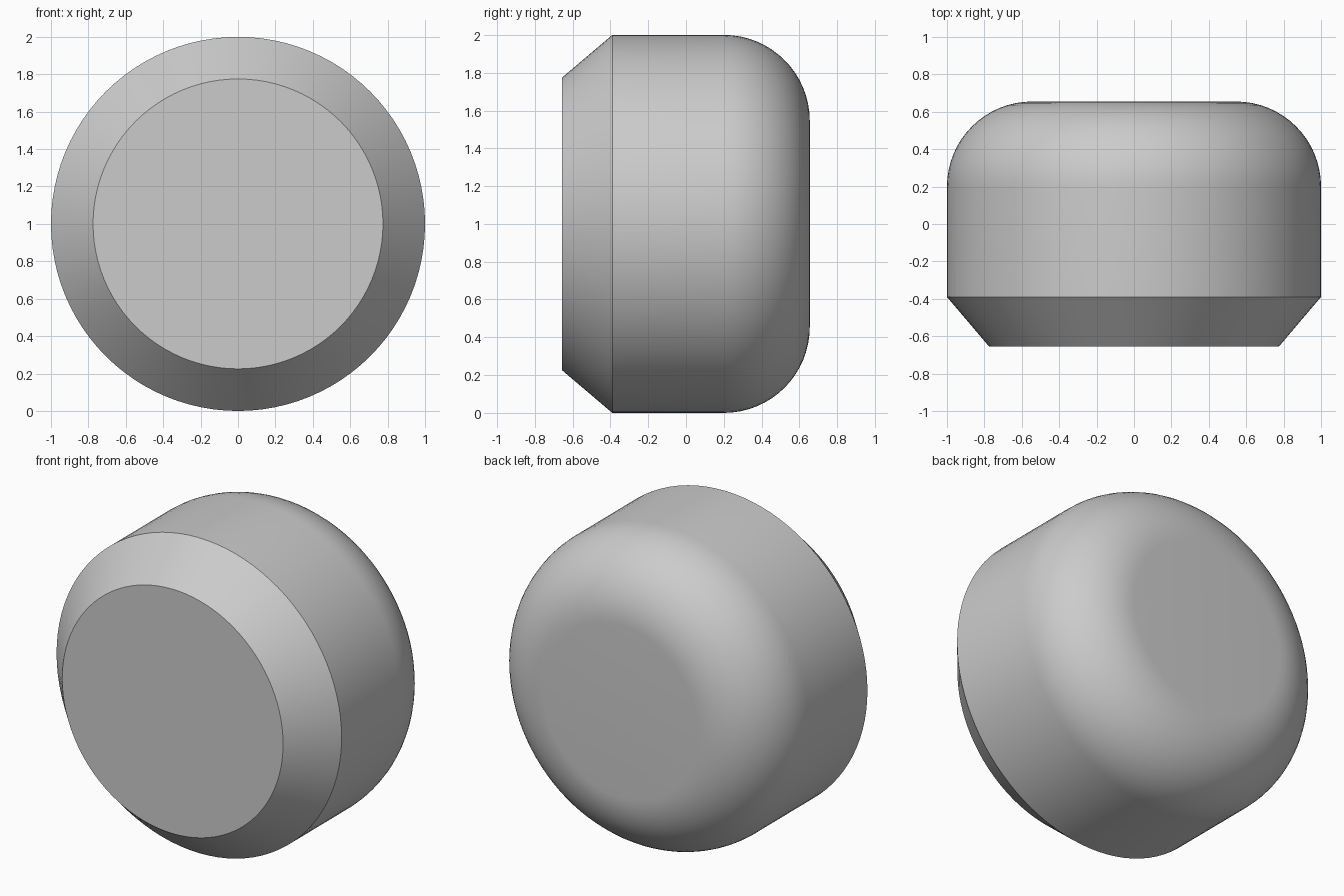
import bpy, bmesh
from math import pi, sin, cos, radians
from mathutils import Vector

cube = bpy.data.objects.get("Cube")
if cube:
    bpy.data.objects.remove(cube, do_unlink=True)

SEGMENTS = 96
ARC_STEPS = 16
HALF_DEPTH = 0.655
FILLET = 0.455

# Plain grey material
grey = bpy.data.materials.new("grey")
grey.use_nodes = True
colour = (0.6, 0.6, 0.6, 1)
grey.diffuse_color = colour
grey.node_tree.nodes["Principled BSDF"].inputs["Base Color"].default_value = colour

# Side profile as (radius, y): front chamfer, straight wall, rounded back edge
profile = [(0.775, -HALF_DEPTH), (1.0, -0.39)]
for i in range(ARC_STEPS + 1):
    a = pi / 2 * i / ARC_STEPS
    profile.append((1 - FILLET + FILLET * cos(a),
                    HALF_DEPTH - FILLET + FILLET * sin(a)))

# Revolve the profile around the front-to-back axis
bm = bmesh.new()
verts = [bm.verts.new((r, y, 0)) for r, y in profile]
edges = [bm.edges.new(pair) for pair in zip(verts, verts[1:])]
bmesh.ops.spin(bm, geom=verts + edges, cent=(0, 0, 0), axis=(0, 1, 0),
               angle=2 * pi, steps=SEGMENTS)
bmesh.ops.remove_doubles(bm, verts=bm.verts, dist=0.0001)

# Flat front and back caps
bmesh.ops.holes_fill(bm, edges=[e for e in bm.edges if e.is_boundary], sides=0)
bmesh.ops.recalc_face_normals(bm, faces=bm.faces)
bmesh.ops.translate(bm, verts=bm.verts, vec=Vector((0, 0, 1)))

mesh = bpy.data.meshes.new("rounded_knob")
bm.to_mesh(mesh)
bm.free()
mesh.materials.append(grey)
knob = bpy.data.objects.new("rounded_knob", mesh)
bpy.context.collection.objects.link(knob)

# Smooth shading with crisp chamfer edges
bpy.ops.object.select_all(action="DESELECT")
knob.select_set(True)
bpy.context.view_layer.objects.active = knob
bpy.ops.object.shade_smooth_by_angle(angle=radians(30))
